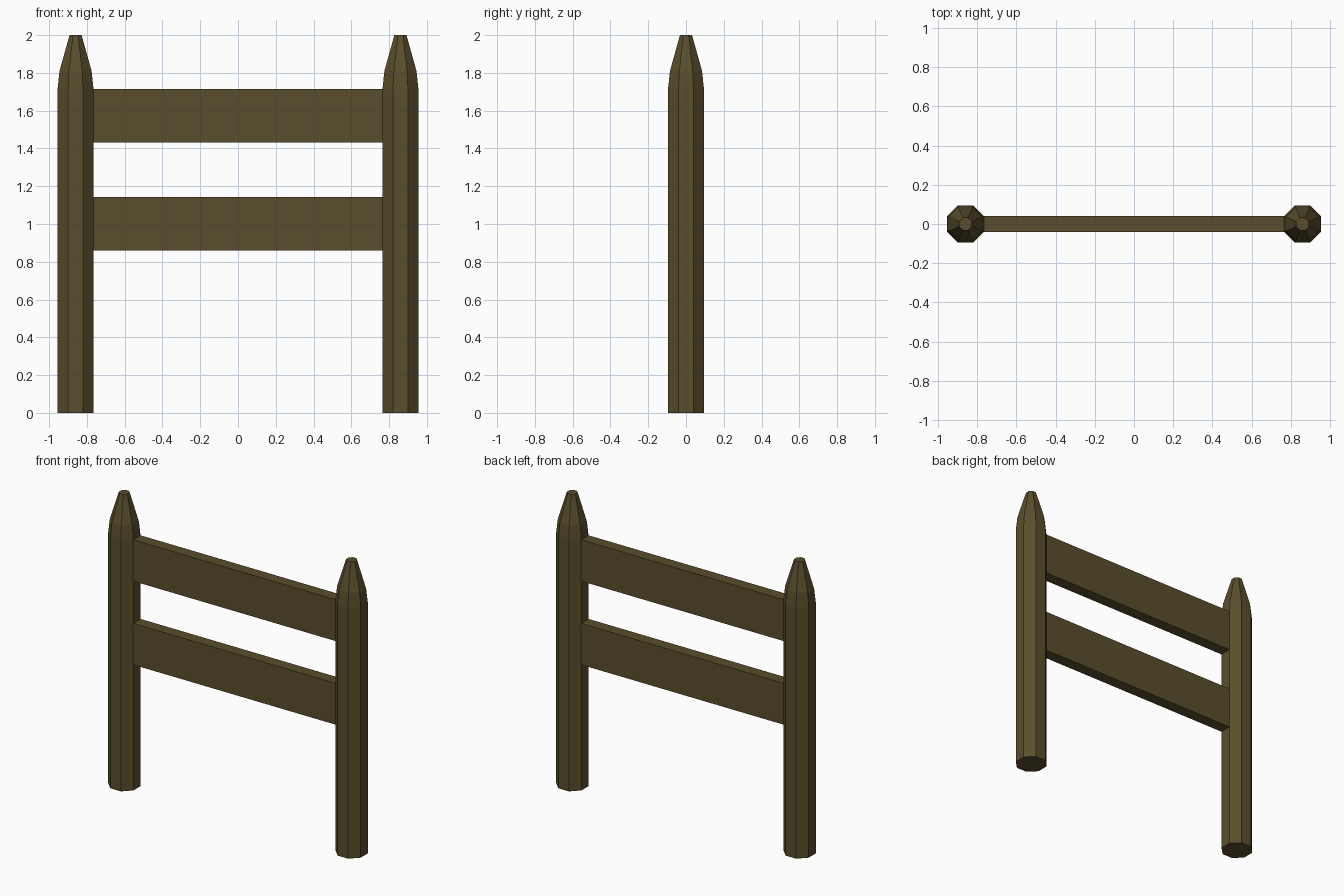
import bpy, bmesh
from math import cos, sin, pi

if "Cube" in bpy.data.objects:
    bpy.data.objects.remove(bpy.data.objects["Cube"])

wood = bpy.data.materials.new("dark_wood")
wood.diffuse_color = (0.10, 0.075, 0.025, 1)
wood.use_nodes = True
wood.node_tree.nodes["Principled BSDF"].inputs["Base Color"].default_value = wood.diffuse_color


def finish(name, bm):
    bmesh.ops.recalc_face_normals(bm, faces=bm.faces)
    mesh = bpy.data.meshes.new(name)
    bm.to_mesh(mesh)
    bm.free()
    mesh.materials.append(wood)
    obj = bpy.data.objects.new(name, mesh)
    bpy.context.collection.objects.link(obj)
    return obj


# Post: octagonal shaft with a blunt tapered tip, as (flat half-width, z) rings
PROFILE = [(0.095, 0), (0.095, 1.715), (0.085, 1.81), (0.032, 2.0)]
SIDES = 8


def post(name, x):
    bm = bmesh.new()
    rings = []
    for half, z in PROFILE:
        r = half / cos(pi / SIDES)
        rings.append([bm.verts.new((r * cos((i + 0.5) * 2 * pi / SIDES),
                                    r * sin((i + 0.5) * 2 * pi / SIDES), z))
                      for i in range(SIDES)])
    for a, b in zip(rings, rings[1:]):
        for i in range(SIDES):
            j = (i + 1) % SIDES
            bm.faces.new((a[i], a[j], b[j], b[i]))
    bm.faces.new(rings[0][::-1])
    bm.faces.new(rings[-1])
    finish(name, bm).location.x = x


# Rail: flat plank butting into both posts
def rail(name, z0, z1):
    bm = bmesh.new()
    bmesh.ops.create_cube(bm, size=1)
    bmesh.ops.scale(bm, vec=(1.535, 0.08, z1 - z0), verts=bm.verts)
    finish(name, bm).location.z = (z0 + z1) / 2


post("left_post", -0.86)
post("right_post", 0.86)
rail("lower_rail", 0.86, 1.143)
rail("upper_rail", 1.432, 1.715)
